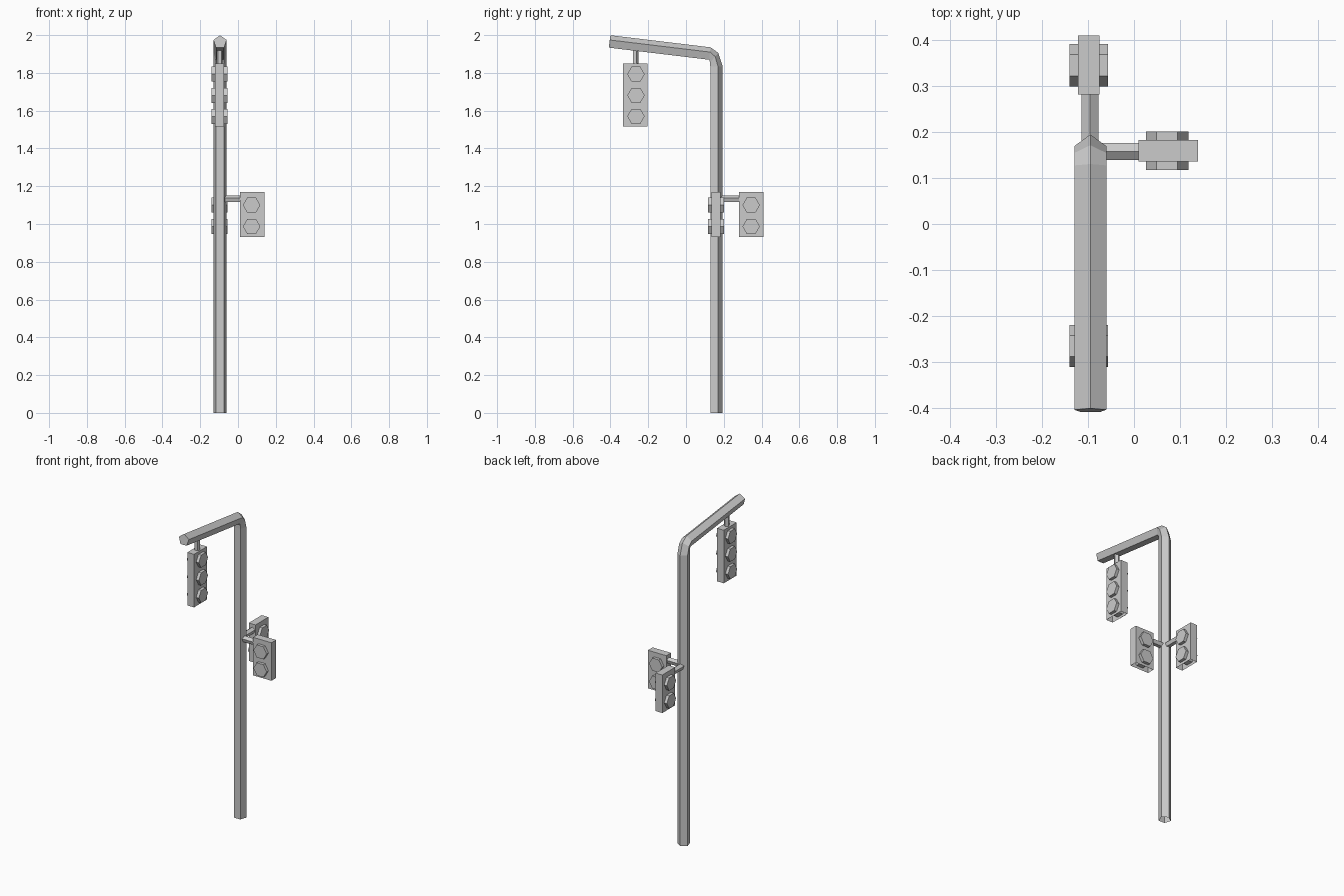
import bpy, bmesh, math
from mathutils import Vector

if "Cube" in bpy.data.objects:
    bpy.data.objects.remove(bpy.data.objects["Cube"])

POLE_X, POLE_Y = -0.095, 0.158


def make_object(name, bm):
    bmesh.ops.recalc_face_normals(bm, faces=bm.faces)
    mesh = bpy.data.meshes.new(name)
    bm.to_mesh(mesh)
    bm.free()
    obj = bpy.data.objects.new(name, mesh)
    bpy.context.collection.objects.link(obj)
    return obj


def sweep(name, sections, side, radius, sides=5, cap_start=True):
    """Skin regular polygons; each section is (centre, direction of first corner)."""
    bm = bmesh.new()
    side = Vector(side)
    rings = []
    for centre, up in sections:
        up = Vector(up).normalized()
        ring = []
        for i in range(sides):
            a = 2 * math.pi * i / sides
            ring.append(bm.verts.new(Vector(centre) + radius * (math.cos(a) * up + math.sin(a) * side)))
        rings.append(ring)
    for a, b in zip(rings, rings[1:]):
        for i in range(sides):
            j = (i + 1) % sides
            bm.faces.new((a[i], a[j], b[j], b[i]))
    if cap_start:
        bm.faces.new(rings[0])
    bm.faces.new(rings[-1])
    return make_object(name, bm)


def housing(name, lo, hi):
    """Signal box, open underneath."""
    bm = bmesh.new()
    bmesh.ops.create_cube(bm, size=1)
    for v in bm.verts:
        v.co = Vector([lo[k] if v.co[k] < 0 else hi[k] for k in range(3)])
    bottom = [f for f in bm.faces if all(v.co.z < lo[2] + 1e-5 for v in f.verts)]
    bmesh.ops.delete(bm, geom=bottom, context='FACES_ONLY')
    return make_object(name, bm)


def signal(name, centre, lens_centre, z_range, lens_heights, axis):
    """Slim box with hexagonal lenses passing through it along axis 0 (x) or 1 (y)."""
    half = [0.0645, 0.0645]
    half[axis] = 0.0235
    housing(name + "_housing",
            (centre[0] - half[0], centre[1] - half[1], z_range[0]),
            (centre[0] + half[0], centre[1] + half[1], z_range[1]))
    through = Vector((1, 0, 0)) if axis == 0 else Vector((0, 1, 0))
    across = Vector((0, 1, 0)) if axis == 0 else Vector((1, 0, 0))
    for i, z in enumerate(lens_heights):
        c = Vector((*lens_centre, z))
        sweep(f"{name}_lens_{i + 1}",
              [(c - through * 0.042, across), (c + through * 0.042, across)],
              (0, 0, 1), 0.046, sides=6)


# Pole bending over into the raised arm
sweep("pole_and_arm", [
    ((POLE_X, POLE_Y, 0), (0, 1, 0)),
    ((POLE_X, POLE_Y, 1.835), (0, 1, 0)),
    ((POLE_X, 0.147, 1.878), (0, 0.66, 0.75)),
    ((POLE_X, 0.126, 1.899), (0, 0.12, 0.993)),
    ((POLE_X, -0.405, 1.963), (0, 0.12, 0.993)),
], (1, 0, 0), 0.0365, cap_start=False)

# Hanger and brackets
sweep("arm_hanger", [((-0.097, -0.268, 1.95), (0, 1, 0)), ((-0.097, -0.268, 1.84), (0, 1, 0))],
      (1, 0, 0), 0.0165)
sweep("back_bracket", [((-0.096, POLE_Y, 1.132), (0, 0, 1)), ((-0.096, 0.29, 1.132), (0, 0, 1))],
      (1, 0, 0), 0.0195)
sweep("side_bracket", [((POLE_X, POLE_Y, 1.132), (0, 0, 1)), ((0.02, POLE_Y, 1.132), (0, 0, 1))],
      (0, 1, 0), 0.0195)

# Three-lens vehicle signal and two two-lens crossing signals
signal("traffic_signal", (-0.098, -0.268), (-0.098, -0.265), (1.515, 1.85), (1.793, 1.681, 1.57), 0)
signal("back_crossing_signal", (-0.098, 0.3455), (-0.098, 0.345), (0.93, 1.17), (1.10, 0.987), 0)
signal("side_crossing_signal", (0.0745, 0.159), (0.072, 0.159), (0.93, 1.17), (1.10, 0.987), 1)
